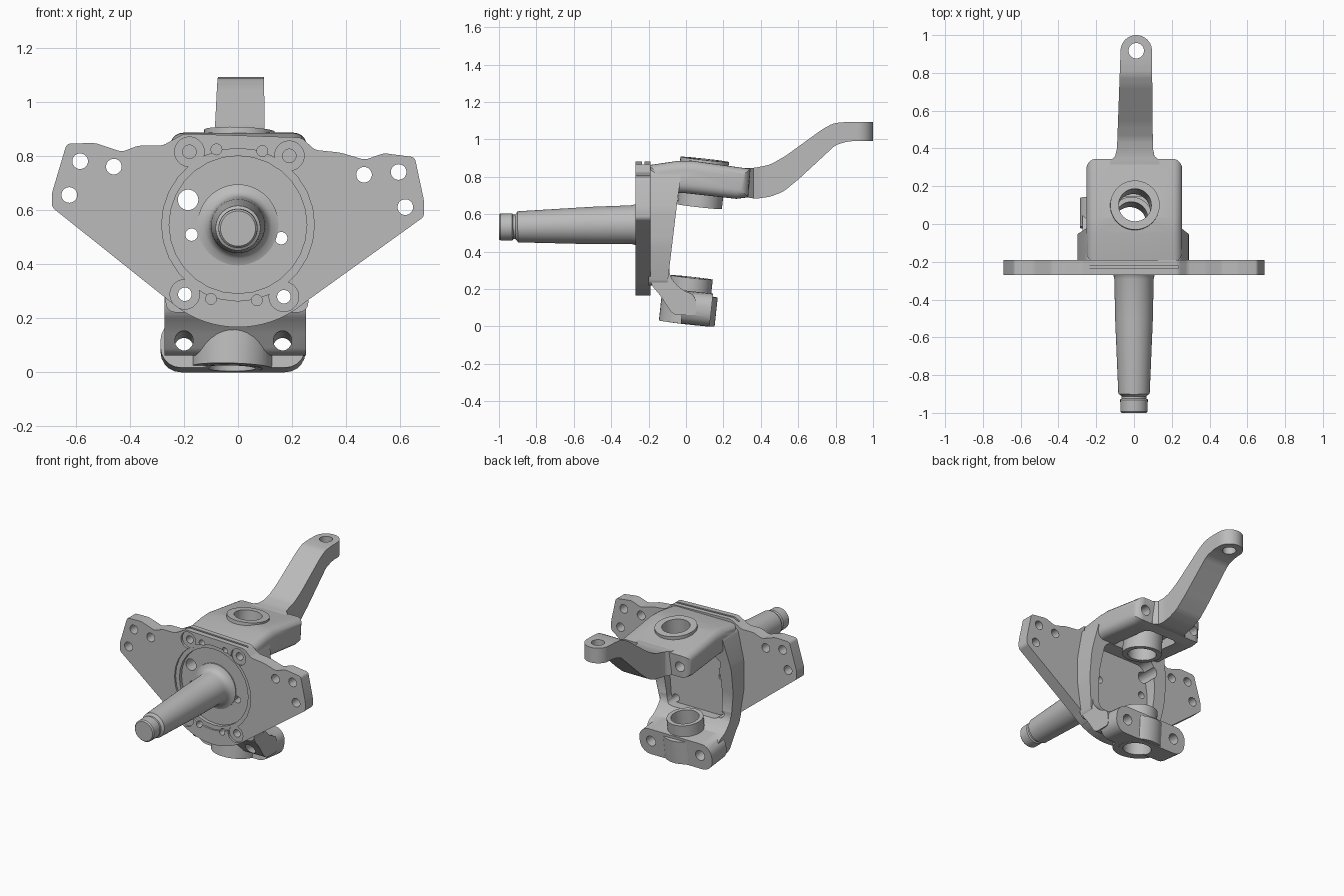
import bpy, bmesh
from math import sin, cos, pi, radians
from mathutils import Vector, Matrix

cube = bpy.data.objects.get("Cube")
if cube:
    bpy.data.objects.remove(cube)

steel = bpy.data.materials.new("cast_grey")
steel.use_nodes = True
GREY = (0.5, 0.5, 0.5, 1)
steel.diffuse_color = GREY
steel.node_tree.nodes["Principled BSDF"].inputs["Base Color"].default_value = GREY


def finish(name, bm):
    bmesh.ops.recalc_face_normals(bm, faces=bm.faces)
    mesh = bpy.data.meshes.new(name)
    bm.to_mesh(mesh)
    bm.free()
    mesh.materials.append(steel)
    ob = bpy.data.objects.new(name, mesh)
    bpy.context.collection.objects.link(ob)
    return ob


def extrude(name, pts, axis, a, b, rounding=0, soft=0):
    """Extrude a 2D outline along an axis; round its corners and cap edges."""
    place = {"x": lambda p: (a, p[0], p[1]), "y": lambda p: (p[0], a, p[1]),
             "z": lambda p: (p[0], p[1], a)}[axis]
    step = {"x": (b - a, 0, 0), "y": (0, b - a, 0), "z": (0, 0, b - a)}[axis]
    bm = bmesh.new()
    bm.faces.new([bm.verts.new(place(p)) for p in pts])
    if rounding:
        bmesh.ops.bevel(bm, geom=bm.verts[:], offset=rounding, segments=5,
                        profile=0.5, affect='VERTICES', clamp_overlap=True)
    cap = bm.faces[:]
    out = bmesh.ops.extrude_face_region(bm, geom=cap, use_keep_orig=True)["geom"]
    bmesh.ops.translate(bm, vec=step, verts=[v for v in out if isinstance(v, bmesh.types.BMVert)])
    if soft:
        rims = {e for f in cap for e in f.edges} | {e for e in out if isinstance(e, bmesh.types.BMEdge)}
        bmesh.ops.bevel(bm, geom=list(rims), offset=soft, segments=5,
                        profile=0.5, affect='EDGES', clamp_overlap=True)
    return finish(name, bm)


def cyl(name, p0, p1, r0, r1=None, seg=40):
    p0, p1 = Vector(p0), Vector(p1)
    d = p1 - p0
    m = Matrix.Translation((p0 + p1) / 2) @ d.to_track_quat('Z', 'Y').to_matrix().to_4x4()
    bm = bmesh.new()
    bmesh.ops.create_cone(bm, cap_ends=True, segments=seg, radius1=r0,
                          radius2=r0 if r1 is None else r1, depth=d.length, matrix=m)
    return finish(name, bm)


def combine(target, tool, op, keep=False):
    mod = target.modifiers.new(op, 'BOOLEAN')
    mod.object, mod.operation, mod.solver = tool, op, 'EXACT'
    with bpy.context.temp_override(object=target, active_object=target, selected_objects=[target]):
        bpy.ops.object.modifier_apply(modifier=mod.name)
    if not keep:
        bpy.data.objects.remove(tool)
    return target


def drill(targets, p0, p1, r):
    tool = cyl("drill", p0, p1, r, seg=28)
    for t in targets:
        combine(t, tool, 'DIFFERENCE', keep=True)
    bpy.data.objects.remove(tool)


def pin(z):
    """Point on the tilted pivot axis at height z."""
    return Vector((0.005 + 0.03 * (z - 0.89), 0.1 + 0.11 * (z - 0.89), z))


def arc(cx, cy, r, a0, a1, n):
    return [(cx + r * cos(radians(a0 + (a1 - a0) * i / n)),
             cy + r * sin(radians(a0 + (a1 - a0) * i / n))) for i in range(n + 1)]


# Winged mounting plate
wings = arc(0, 0.545, 0.38, 229, 311, 20) + [
    (0.69, 0.575), (0.69, 0.63), (0.655, 0.795), (0.54, 0.81), (0.47, 0.785), (0.38, 0.812),
    (0.285, 0.822), (0.235, 0.868), (-0.2, 0.882), (-0.28, 0.838), (-0.37, 0.838),
    (-0.43, 0.815), (-0.53, 0.848), (-0.635, 0.845), (-0.69, 0.66), (-0.69, 0.61)]
plate = extrude("mounting_plate", wings, "y", -0.27, -0.19, rounding=0.03)
drill([plate], (0, -0.3, 0.545), (0, -0.258, 0.545), 0.283)
drill([plate], (0, -0.3, 0.545), (0, -0.235, 0.545), 0.255)
for x, z in ((-0.585, 0.78), (-0.46, 0.76), (-0.625, 0.655), (0.595, 0.74), (0.467, 0.73), (0.62, 0.61)):
    drill([plate], (x, -0.4, z), (x, 0, z), 0.029)
groove = extrude("groove", [(-0.235, -0.235), (0.235, -0.235), (0.235, -0.222), (-0.235, -0.222)], "z", 0.855, 0.95)
combine(plate, groove, 'DIFFERENCE')

# Back wall with side ribs
wall_front = [(-0.25, 0.84), (-0.3, 0.62), (-0.3, 0.45), (-0.262, 0.22),
              (0.255, 0.22), (0.29, 0.45), (0.29, 0.62), (0.25, 0.84)]
wall_side = [(-0.2, 0.22), (-0.2, 0.85), (-0.02, 0.85), (-0.045, 0.68), (-0.1, 0.22)]
body = extrude("knuckle_body", wall_front, "y", -0.3, 0.1, rounding=0.03)
combine(body, extrude("side", wall_side, "x", -0.4, 0.4), 'INTERSECT')

# Neck flaring from the wall to the lower arm
neck = [(-0.19, 0.34), (-0.19, 0.225), (-0.14, 0.17), (-0.07, 0.06), (0.06, 0.06),
        (0.05, 0.165), (-0.03, 0.2), (-0.09, 0.27), (-0.085, 0.34)]
combine(body, extrude("neck", neck, "x", -0.272, 0.252, rounding=0.03), 'UNION')
pocket = [(-0.2, 0.25), (0.2, 0.25), (0.22, 0.5), (0.19, 0.71), (-0.19, 0.71), (-0.22, 0.5)]
combine(body, extrude("pocket", pocket, "y", -0.135, 0.2, rounding=0.05), 'DIFFERENCE')

# Upper arm, hollow underneath
upper = [(-0.2, 0.862), (-0.05, 0.884), (0.03, 0.886), (0.345, 0.842), (0.332, 0.69),
         (0.27, 0.682), (0, 0.712), (-0.195, 0.72)]
upper_arm = extrude("upper_arm", upper, "x", -0.252, 0.255, soft=0.05)
hollow = [(-0.12, -0.1), (0.12, -0.1), (0.12, 0.27), (-0.12, 0.27)]
combine(upper_arm, extrude("hollow", hollow, "z", 0.6, 0.76, rounding=0.04), 'DIFFERENCE')
combine(body, upper_arm, 'UNION')

# Lower arm, tilted square to the pivot axis
bar = extrude("lower_bar", [(-0.287, 0.012), (0.25, 0.012), (0.25, 0.19), (-0.287, 0.19)],
              "y", -0.03, 0.125, rounding=0.075)
bar.data.transform(Matrix.Rotation(-0.11, 4, 'X'))
combine(body, bar, 'UNION')

# Pivot bosses and bore
for z0, z1, r in ((0.64, 0.88, 0.12), (0.85, 0.893, 0.131), (0.016, 0.17, 0.15), (0.014, 0.262, 0.113)):
    combine(body, cyl("boss", pin(z0), pin(z1), r), 'UNION')
for z0, z1 in ((0.55, 1.0), (-0.1, 0.4)):
    drill([body], pin(z0), pin(z1), 0.087)

# Bolt holes in the arms
for x in (-0.19, 0.19):
    drill([body], (x, 0.4, 0.755), (x, 0.14, 0.785), 0.033)
for x in (-0.2, 0.165):
    drill([body], (x, -0.3, 0.135), (x, 0.25, 0.08), 0.034)

# Bolt holes through plate and wall
both = (plate, body)
for x, z in ((-0.18, 0.815), (0.19, 0.8), (-0.197, 0.287), (0.17, 0.278)):
    drill([plate], (x, -0.3, z), (x, -0.255, z), 0.055)
    drill(both, (x, -0.3, z), (x, -0.08 if z > 0.5 else 0, z), 0.025)
for x, z, r in ((-0.185, 0.637, 0.038), (-0.172, 0.508, 0.023), (0.16, 0.495, 0.023)):
    drill(both, (x, -0.3, z), (x, 0, z), r)
for x, z in ((-0.08, 0.824), (0.09, 0.818), (-0.1, 0.27), (0.07, 0.265)):
    drill(both, (x, -0.3, z), (x, -0.16, z), 0.02)

# Spindle, a turned shaft pointing forward
shaft = [(0, 0), (0, 0.15), (0.04, 0.15), (0.048, 0.125), (0.065, 0.11), (0.09, 0.104), (0.3, 0.1),
         (0.7, 0.083), (0.705, 0.073), (0.712, 0.066), (0.724, 0.066), (0.73, 0.073),
         (0.792, 0.072), (0.8, 0.065), (0.8, 0)]
bm = bmesh.new()
ring = [bm.verts.new((r, -d, 0)) for d, r in shaft]
edges = [bm.edges.new(pair) for pair in zip(ring, ring[1:])]
bmesh.ops.spin(bm, geom=ring + edges, axis=(0, 1, 0), cent=(0, 0, 0), angle=2 * pi, steps=48)
bmesh.ops.remove_doubles(bm, verts=bm.verts, dist=0.0005)
spindle = finish("spindle", bm)
spindle.data.transform(Matrix.Translation((0, -0.2, 0.545)) @ Matrix.Rotation(0.018, 4, 'X'))

# Steering arm: side profile trimmed by its plan outline
side = [(0.28, 0.845), (0.37, 0.848), (0.45, 0.865), (0.53, 0.91), (0.73, 1.055), (0.79, 1.087),
        (0.86, 1.093), (1.05, 1.093), (1.05, 0.992), (0.87, 0.99), (0.8, 0.97), (0.6, 0.785),
        (0.52, 0.72), (0.45, 0.693), (0.37, 0.682), (0.28, 0.7)]
plan = [(-0.14, 0.25), (0.14, 0.25), (0.135, 0.335), (0.108, 0.36), (0.1, 0.4)] \
    + arc(0.012, 0.917, 0.083, 0, 180, 20) + [(-0.09, 0.4), (-0.1, 0.36), (-0.125, 0.335)]
arm = extrude("steering_arm", side, "x", -0.3, 0.3, rounding=0.02)
combine(arm, extrude("plan", plan, "z", 0.5, 1.3), 'INTERSECT')
drill([arm], (0.012, 0.917, 0.9), (0.012, 0.917, 1.2), 0.041)

# Smooth shading with sharp edges kept
bpy.ops.object.select_all(action='DESELECT')
for ob in (plate, body, spindle, arm):
    ob.select_set(True)
    bpy.context.view_layer.objects.active = ob
bpy.ops.object.shade_smooth_by_angle(angle=radians(32))
